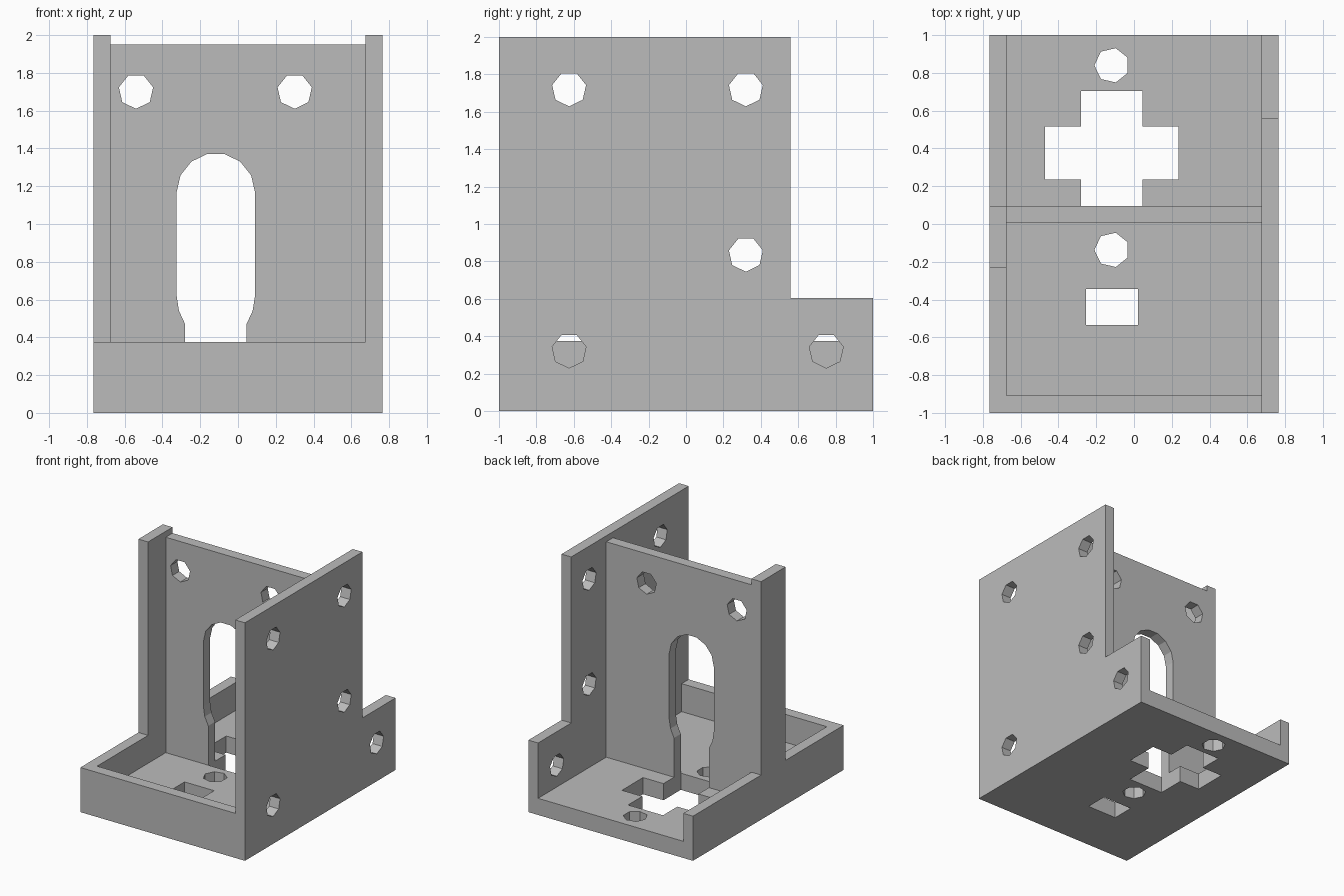
import bpy, bmesh
from math import sin, cos, pi
from mathutils import Matrix

cube = bpy.data.objects.get("Cube")
if cube:
    bpy.data.objects.remove(cube, do_unlink=True)

grey = bpy.data.materials.new("plain grey")
grey.use_nodes = True
COLOUR = (0.5, 0.5, 0.5, 1)
grey.diffuse_color = COLOUR
grey.node_tree.nodes["Principled BSDF"].inputs["Base Color"].default_value = COLOUR

# Columns: outline's own across, up and thickness directions
PLANES = {
    "xy": Matrix(((1, 0, 0), (0, 1, 0), (0, 0, 1))),
    "xz": Matrix(((1, 0, 0), (0, 0, -1), (0, 1, 0))),
    "yz": Matrix(((0, 0, 1), (1, 0, 0), (0, 1, 0))),
}


def rect(a0, b0, a1, b1):
    return [(a0, b0), (a1, b0), (a1, b1), (a0, b1)]


def bolt_hole(a, b, point_angle=-pi / 2, r=0.093):
    """Seven-sided hole with one corner at point_angle."""
    angles = [point_angle + 2 * pi * i / 7 for i in range(7)]
    return [(a + r * cos(t), b + r * sin(t)) for t in angles]


def plate(name, plane, start, end, outline, holes=()):
    """Flat plate with cut-outs, from start to end along its normal."""
    curve = bpy.data.curves.new(name + "_outline", "CURVE")
    curve.dimensions = "2D"
    curve.fill_mode = "BOTH"
    curve.extrude = (end - start) / 2
    for loop in (outline, *holes):
        spline = curve.splines.new("POLY")
        spline.points.add(len(loop) - 1)
        for point, (a, b) in zip(spline.points, loop):
            point.co = (a, b, 0, 1)
        spline.use_cyclic_u = True
    temp = bpy.data.objects.new(name + "_temp", curve)
    bpy.context.collection.objects.link(temp)
    graph = bpy.context.evaluated_depsgraph_get()
    mesh = bpy.data.meshes.new_from_object(temp.evaluated_get(graph))
    bpy.data.objects.remove(temp, do_unlink=True)
    bpy.data.curves.remove(curve)

    # Stand the plate in its plane and clean it into one closed shell
    bm = bmesh.new()
    bm.from_mesh(mesh)
    bmesh.ops.remove_doubles(bm, verts=bm.verts, dist=0.0005)
    turn = PLANES[plane]
    sign = -1 if plane == "xz" else 1
    shift = turn.col[2] * (sign * (start + end) / 2)
    bm.transform(Matrix.Translation(shift) @ turn.to_4x4())
    bmesh.ops.recalc_face_normals(bm, faces=bm.faces)
    for face in bm.faces:
        face.smooth = False
    bm.to_mesh(mesh)
    bm.free()
    mesh.name = name
    mesh.materials.clear()
    mesh.materials.append(grey)
    obj = bpy.data.objects.new(name, mesh)
    bpy.context.collection.objects.link(obj)
    return obj


OUT, IN = 0.765, 0.675          # outer and inner faces of the side walls
FLOOR, RIM = 0.14, 0.375        # floor thickness and low rim height
WEB_FRONT, WEB_BACK = 0.005, 0.095

# Floor with cross-shaped opening, two bolt holes and a slot
cross = [(-0.28, WEB_FRONT), (0.045, WEB_FRONT), (0.045, 0.235), (0.235, 0.235),
         (0.235, 0.515), (0.045, 0.515), (0.045, 0.705), (-0.28, 0.705),
         (-0.28, 0.515), (-0.47, 0.515), (-0.47, 0.235), (-0.28, 0.235)]
plate("floor", "xy", 0, FLOOR, rect(-IN, -0.907, IN, 1),
      [cross, rect(-0.255, -0.535, 0.02, -0.345)]
      + [bolt_hole(-0.117, y, pi) for y in (0.84, -0.137)])

# Low front rim
plate("front_rim", "xz", -1, -0.907, rect(-IN, 0, IN, RIM))

# Tall side wall, stepped down at the back, with five bolt holes
plate("tall_side_wall", "yz", IN, OUT,
      [(-1, 0), (1, 0), (1, 0.605), (0.56, 0.605), (0.56, 2), (-1, 2)],
      [bolt_hole(y, z) for y, z in ((-0.625, 1.722), (0.32, 1.722), (0.32, 0.838),
                                    (-0.625, 0.323), (0.75, 0.323))])

# Low side wall rising into a post beside the web
plate("low_side_wall_and_post", "yz", -OUT, -IN,
      [(-1, 0), (1, 0), (1, RIM), (WEB_BACK, RIM), (WEB_BACK, 2),
       (-0.23, 2), (-0.23, RIM), (-1, RIM)])

# Upright web: arched opening runs down to the floor
mid, r = -0.1175, 0.2075
half = [(0.1625, FLOOR), (0.1625, 0.47), (0.195, 0.54), (r, 0.62)]
half += [(r * cos(pi * i / 7), 1.168 + r * sin(pi * i / 7)) for i in range(4)]
arch = [(mid - a, z) for a, z in half] + [(mid + a, z) for a, z in reversed(half)]
plate("web", "xz", WEB_FRONT, WEB_BACK,
      [(-IN, FLOOR)] + arch + [(IN, FLOOR), (IN, 1.95), (-IN, 1.95)],
      [bolt_hole(x, 1.703) for x in (-0.54, 0.30)])
